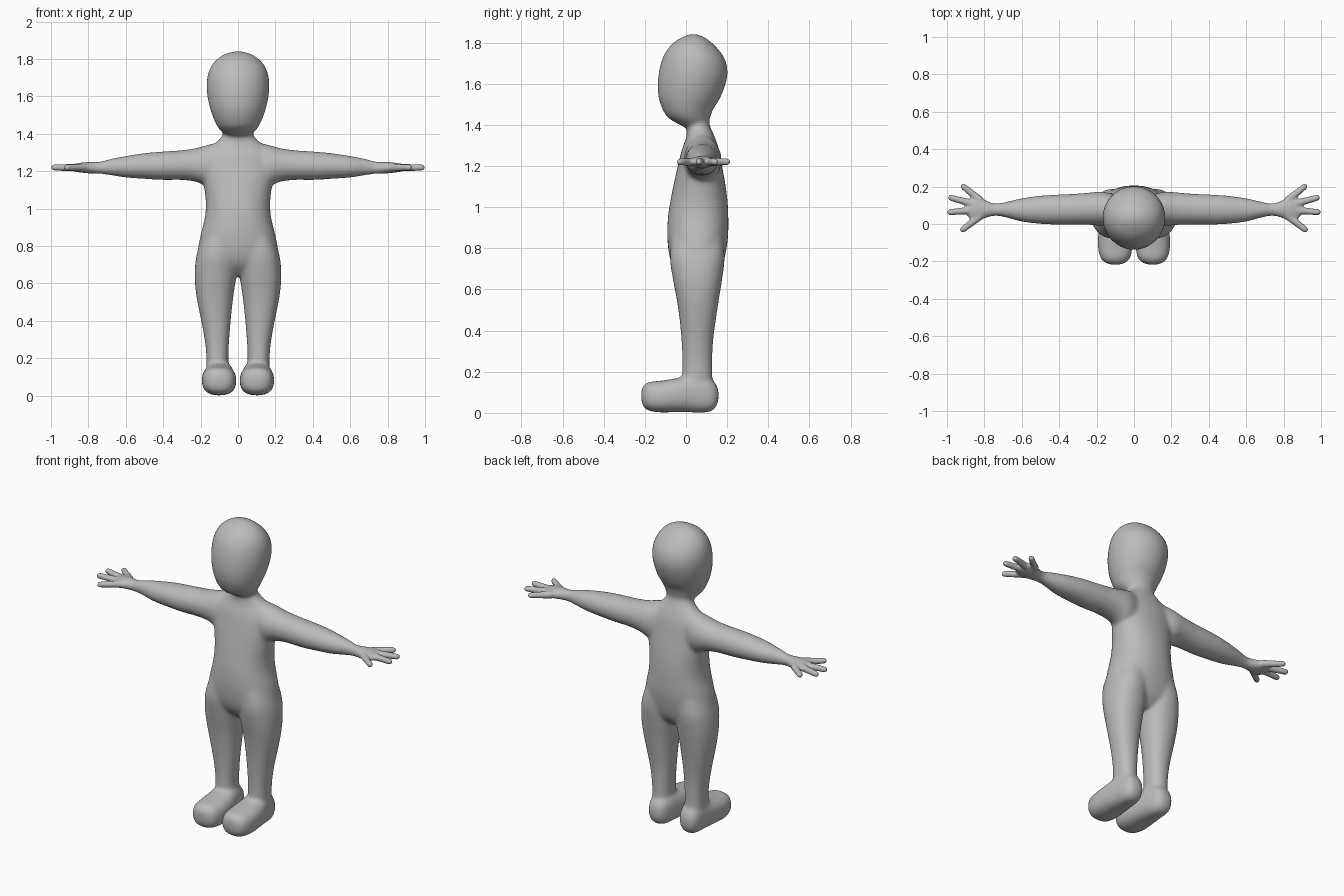
import bpy, bmesh, math
from mathutils import Vector

bm = bmesh.new()


def spline(rows, n=5):
    """Smooth in-between rows (Catmull-Rom)."""
    out = []
    for i in range(len(rows) - 1):
        p = [rows[max(0, min(len(rows) - 1, i + k))] for k in (-1, 0, 1, 2)]
        for s in range(n):
            t = s / n
            out.append([0.5 * (2 * b + (c - a) * t + (2 * a - 5 * b + 4 * c - d) * t * t
                               + (3 * b - a - 3 * c + d) * t ** 3) for a, b, c, d in zip(*p)])
    return out + [list(rows[-1])]


def loft(rows, place, power=2.0, sides=40):
    """Rows are (along, u0, u1, v0, v1): oval sections between these limits."""
    rings = []
    for a, u0, u1, v0, v1 in spline(rows):
        ring = []
        for k in range(sides):
            t = 2 * math.pi * k / sides
            c, s = math.cos(t), math.sin(t)
            u = math.copysign(abs(c) ** (2 / power), c)
            v = math.copysign(abs(s) ** (2 / power), s)
            ring.append(bm.verts.new(place(a, (u0 + u1) / 2 + u * (u1 - u0) / 2,
                                           (v0 + v1) / 2 + v * (v1 - v0) / 2)))
        rings.append(ring)
    for r, q in zip(rings, rings[1:]):
        for k in range(sides):
            j = (k + 1) % sides
            bm.faces.new((r[k], r[j], q[j], q[k]))
    bm.faces.new(rings[0][::-1])
    bm.faces.new(rings[-1])


def upright(rows, power=2.0):
    loft([(z, -h, h, f, b) for z, h, f, b in rows], lambda a, u, v: (u, v, a), power)


# Torso and neck: z, half width, front y, back y
upright([(0.64, .10, 0.0, .12), (.69, .17, -.05, .165), (.75, .215, -.078, .187),
         (.85, .202, -.091, .204), (.95, .178, -.088, .206), (1.03, .172, -.076, .202),
         (1.12, .182, -.058, .19), (1.2, .195, -.04, .175), (1.28, .185, -.02, .16),
         (1.335, .14, .0, .142), (1.375, .095, .005, .125), (1.41, .077, .0, .112),
         (1.46, .07, .0, .11)], 2.2)
# Head
upright([(1.385, .06, .0, .10), (1.405, .082, -.04, .11), (1.435, .108, -.088, .118),
         (1.475, .128, -.114, .132), (1.53, .148, -.133, .166), (1.59, .162, -.138, .190),
         (1.65, .168, -.133, .202), (1.71, .163, -.119, .193), (1.76, .145, -.095, .163),
         (1.80, .112, -.06, .125), (1.828, .068, -.015, .085), (1.841, .02, .02, .05)])

for s in (1, -1):
    # Leg: z, inner x, outer x, front y, back y
    loft([(.16, .052, .168, -.02, .128), (.25, .050, .172, -.018, .128),
          (.35, .043, .187, -.022, .132), (.45, .034, .207, -.031, .145),
          (.55, .022, .225, -.045, .16), (.65, .008, .232, -.064, .176),
          (.75, .005, .222, -.078, .188), (.85, .01, .19, -.07, .18)],
         lambda a, u, v: (s * u, v, a), 2.2)
    # Foot: y, inner x, outer x, bottom z, top z
    loft([(-.217, .075, .125, .06, .11), (-.207, .045, .155, .03, .132),
          (-.18, .02, .18, .01, .15), (-.12, .009, .193, .002, .157),
          (-.04, .014, .19, .004, .17), (.04, .026, .178, .002, .19),
          (.10, .038, .17, .002, .18), (.14, .055, .155, .02, .15),
          (.158, .08, .13, .06, .11)], lambda a, u, v: (s * u, a, v), 2.5)
    # Arm and palm: x, front y, back y, bottom z, top z
    loft([(.08, .0, .15, 1.10, 1.36), (.16, -.01, .172, 1.115, 1.342),
          (.22, -.006, .17, 1.142, 1.325), (.3, -.003, .163, 1.153, 1.313),
          (.4, -.004, .158, 1.153, 1.306), (.5, .0, .152, 1.159, 1.297),
          (.6, .012, .138, 1.166, 1.282), (.68, .033, .12, 1.178, 1.267),
          (.74, .043, .11, 1.186, 1.252), (.79, .033, .126, 1.188, 1.25),
          (.83, .018, .146, 1.192, 1.247), (.87, .022, .142, 1.198, 1.24),
          (.895, .05, .115, 1.207, 1.23)], lambda a, u, v: (s * a, u, v))
    # Fingers: base x, y and tip x, y
    for x0, y0, x1, y1 in ((.82, .125, .922, .208), (.85, .105, .992, .144),
                           (.85, .075, .996, .062), (.82, .045, .925, -.038)):
        p, q = Vector((x0, y0, 1.22)), Vector((x1, y1, 1.22))
        d = (q - p).normalized()
        n = Vector((-d.y, d.x, 0))
        L = (q - p).length

        def along(a, u, v):
            w = p + d * a + n * u
            return (s * w.x, w.y, w.z + v)
        loft([(t, -r, r, -r, r) for t, r in ((0, .022), (L * .5, .0185), (L - .018, .0165),
                                             (L - .005, .0135), (L + .002, .006))], along, sides=16)

bmesh.ops.recalc_face_normals(bm, faces=bm.faces)
mesh = bpy.data.meshes.new("body")
bm.to_mesh(mesh)
bm.free()
body = bpy.data.objects.new("body", mesh)
bpy.context.collection.objects.link(body)
bpy.context.view_layer.objects.active = body
body.select_set(True)

# Fuse the parts into one skin
fuse = body.modifiers.new("fuse", 'REMESH')
fuse.mode = 'VOXEL'
fuse.voxel_size = 0.0065
bpy.ops.object.modifier_apply(modifier="fuse")

# Blend the joints, gently on the hands
soft = body.vertex_groups.new(name="soft")
for v in body.data.vertices:
    t = min(1, max(0, (abs(v.co.x) - .72) / .1))
    soft.add([v.index], 1 - .9 * t, 'REPLACE')
blend = body.modifiers.new("blend", 'SMOOTH')
blend.factor = 0.5
blend.iterations = 40
blend.vertex_group = "soft"
bpy.ops.object.modifier_apply(modifier="blend")
bpy.ops.object.shade_smooth()

grey = bpy.data.materials.new("plain grey")
grey.diffuse_color = (.5, .5, .5, 1)
body.data.materials.clear()
body.data.materials.append(grey)
